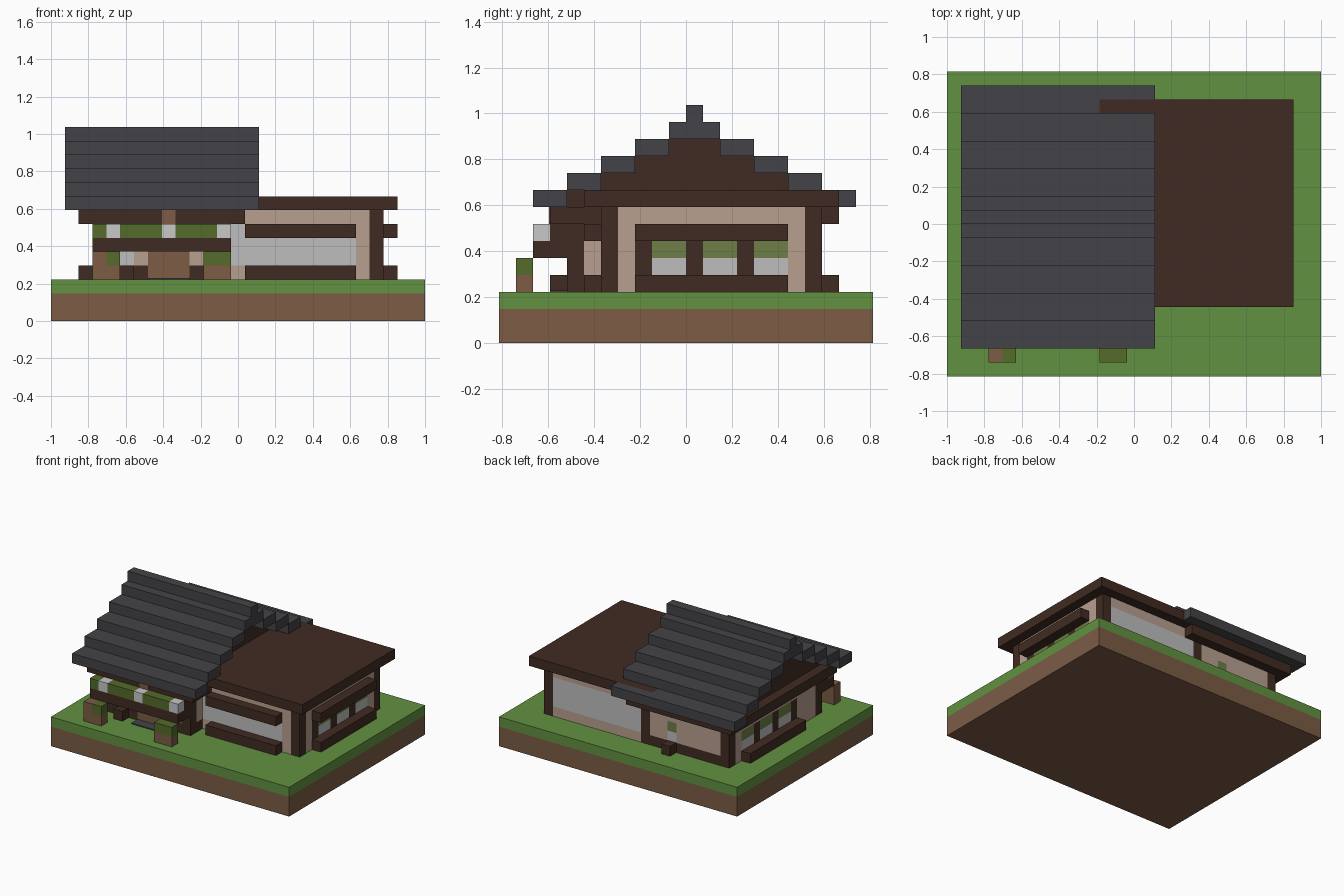
import bpy

cube = bpy.data.objects.get("Cube")
if cube:
    bpy.data.objects.remove(cube, do_unlink=True)

U = 2 / 27  # one block


def material(name, hexcode):
    def lin(c):
        return c / 12.92 if c <= 0.04045 else ((c + 0.055) / 1.055) ** 2.4
    rgb = [lin(int(hexcode[n:n + 2], 16) / 255) for n in (0, 2, 4)]
    m = bpy.data.materials.new(name)
    m.use_nodes = True
    m.diffuse_color = (*rgb, 1)
    bsdf = m.node_tree.nodes["Principled BSDF"]
    bsdf.inputs["Base Color"].default_value = (*rgb, 1)
    bsdf.inputs["Roughness"].default_value = 0.9
    return m


GRASS = material("grass green", "629141")
EARTH = material("earth brown", "7C5C45")
WOOD = material("dark wood", "402B22")
PLASTER = material("tan plaster", "B89F90")
SLATE = material("roof slate", "444448")
GLASS = material("pale glass", "BEBEBE")
LEAF = material("leaf olive", "556B2B")
TINT = material("tinted green glass", "6E7E48")
FLOWER = material("white flower", "C8C8C8")


def block(name, mat, x, y, z):
    """Box spanning block ranges along each axis."""
    corners = [(a * U - 1, b * U - 11 * U, c * U) for c in z for a, b in
               ((x[0], y[0]), (x[1], y[0]), (x[1], y[1]), (x[0], y[1]))]
    faces = [(3, 2, 1, 0), (4, 5, 6, 7)]
    faces += [(n, (n + 1) % 4, (n + 1) % 4 + 4, n + 4) for n in range(4)]
    mesh = bpy.data.meshes.new(name)
    mesh.from_pydata(corners, [], faces)
    mesh.materials.append(mat)
    ob = bpy.data.objects.new(name, mesh)
    bpy.context.collection.objects.link(ob)
    return ob


def window(name, x, y):
    block(name + "_pane", GLASS, x, y, (4, 5))
    block(name + "_upper_pane", TINT, x, y, (5, 6))


# Ground
block("earth_base", EARTH, (0, 27), (0, 22), (0, 2))
block("lawn", GRASS, (0, 27), (0, 22), (2, 3))

# Stepped gable roof, mirrored about the ridge
for s in range(5):
    z = (8 + s, 9 + s)
    if s < 4:
        block("roof_front_step", SLATE, (1, 15), (2 + 2 * s, 4 + 2 * s), z)
        if s:
            block("roof_back_step", SLATE, (1, 15), (19 - 2 * s, 21 - 2 * s), z)
        block("gable_fill", WOOD, (3, 13), (4 + 2 * s, 19 - 2 * s), z)
    else:
        block("roof_cap", SLATE, (1, 15), (10, 13), z)
block("roof_ridge", SLATE, (1, 15), (11, 12), (13, 14))
block("roof_back_eave", SLATE, (1, 15), (20, 21), (8, 9))
block("roof_back_eave_inner", SLATE, (1, 11), (19, 20), (8, 9))

# Flat wing roof with the strip that cuts into the back eave
block("wing_roof", WOOD, (13, 25), (5, 19), (8, 9))
block("wing_roof_back", WOOD, (11, 25), (19, 20), (8, 9))

# Beam frame under the gable roof
block("eave_frame", WOOD, (2, 14), (3, 20), (7, 8))
block("door_head", EARTH, (8, 9), (2.93, 3), (7, 8))

# Corner posts
for x, y, top in ((3, 4, 7), (12, 4, 7), (3, 18, 7), (12, 18, 7),
                  (23, 6, 8), (23, 18, 8)):
    block("corner_post", WOOD, (x, x + 1), (y, y + 1), (3, top))

# House front wall
for a, b in ((4, 7), (10, 12)):
    block("front_base_beam", WOOD, (a, b), (4, 5), (3, 4))
for a, b in ((4, 5), (6, 7), (10, 12)):
    block("front_wall", PLASTER, (a, b), (4, 5), (4, 7))
window("front_window", (5, 6), (4, 5))
block("front_window_head", PLASTER, (5, 6), (4, 5), (6, 7))
block("front_window_sill", WOOD, (5, 6), (3, 4), (3, 4))
block("door", EARTH, (7, 10), (4, 5), (3, 7))
block("door_step", SLATE, (7, 10), (3, 4), (3, 3.1))

# House back wall
block("back_base_beam", WOOD, (4, 12), (18, 19), (3, 4))
for a, b in ((4, 9), (10, 12)):
    block("back_wall", PLASTER, (a, b), (18, 19), (4, 7))
window("back_window", (9, 10), (18, 19))
block("back_window_head", PLASTER, (9, 10), (18, 19), (6, 7))
block("back_window_sill", WOOD, (9, 10), (19, 20), (3, 4))

# Short house wall beside the wing
block("side_base_beam", WOOD, (12, 13), (5, 7), (3, 4))
block("side_wall", PLASTER, (12, 13), (5, 7), (4, 7))

# Windowed end walls
for name, x, sill_x, start, top in (("right", (23, 24), (24, 25), 7, 8),
                                    ("left", (3, 4), (2, 3), 5, 7)):
    block(name + "_wall_front", PLASTER, x, (start, 8), (3, top))
    block(name + "_wall_back", PLASTER, x, (17, 18), (3, top))
    block(name + "_wall_base", WOOD, x, (8, 17), (3, 4))
    block(name + "_wall_top", PLASTER, x, (8, 17), (6, top))
    block(name + "_sill", WOOD, sill_x, (8, 17), (3, 4))
    for j in (8, 11, 14):
        block(name + "_mullion", WOOD, x, (j, j + 1), (4, 6))
        window(name + "_window", x, (j + 1, j + 3))
block("right_lintel", WOOD, (24, 25), (8, 17), (6, 7))

# Glazed wing walls
for name, y, end in (("front", (6, 7), 22), ("back", (18, 19), 23)):
    block("wing_" + name + "_base", PLASTER, (13, end), y, (3, 4))
    block("wing_" + name + "_glass", GLASS, (13, end), y, (4, 7))
    block("wing_" + name + "_top", PLASTER, (14, end), y, (7, 8))
block("wing_front_end", PLASTER, (22, 23), (6, 7), (3, 8))
for z in (3, 6):
    block("wing_front_beam", WOOD, (14, 22), (5, 6), (z, z + 1))

# Flower box over the door
block("flower_box", WOOD, (3, 13), (2, 4), (5, 6))
for a, b in ((3, 4), (5, 8), (9, 12)):
    block("flower_box_leaves", LEAF, (a, b), (2, 3), (6, 7))
for a in (4, 8, 12):
    block("white_flowers", FLOWER, (a, a + 1), (2, 3), (6, 7))
for a in (3, 12):
    block("flower_box_bracket", WOOD, (a, a + 1), (3, 4), (6, 7))

# Garden planters
for a in (3, 11):
    block("planter", EARTH, (a, a + 2), (1, 2), (3, 4))
block("left_planter_stake", EARTH, (3, 4), (1, 2), (4, 5))
block("left_planter_leaves", LEAF, (4, 5), (1, 2), (4, 5))
block("right_planter_leaves", LEAF, (11, 13), (1, 2), (4, 5))
